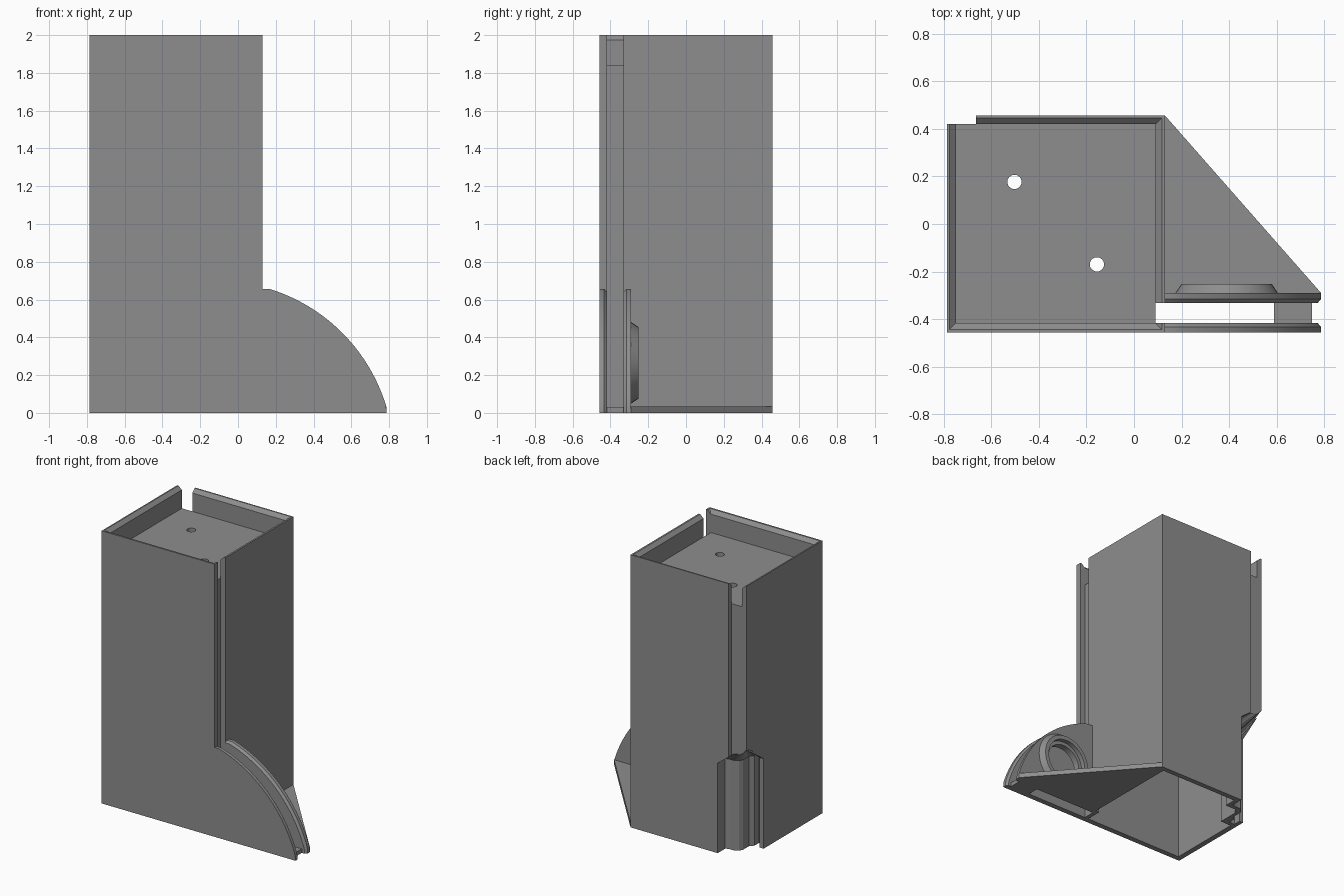
import bpy, bmesh, math

if "Cube" in bpy.data.objects:
    bpy.data.objects.remove(bpy.data.objects["Cube"])

grey = bpy.data.materials.new("warm_grey")
grey.diffuse_color = (0.27, 0.27, 0.27, 1)
grey.use_nodes = True
grey.node_tree.nodes["Principled BSDF"].inputs["Base Color"].default_value = grey.diffuse_color


def loft(name, rings):
    """Closed solid through rings of equal point count."""
    bm = bmesh.new()
    vs = [[bm.verts.new(p) for p in r] for r in rings]
    n = len(vs[0])
    for a, b in zip(vs, vs[1:]):
        for i in range(n):
            j = (i + 1) % n
            bm.faces.new((a[i], a[j], b[j], b[i]))
    bm.faces.new(vs[0][::-1])
    bm.faces.new(vs[-1])
    bmesh.ops.recalc_face_normals(bm, faces=bm.faces)
    me = bpy.data.meshes.new(name)
    bm.to_mesh(me)
    bm.free()
    ob = bpy.data.objects.new(name, me)
    bpy.context.collection.objects.link(ob)
    me.materials.append(grey)
    return ob


def prism(name, pts, z0, z1):
    return loft(name, [[(x, y, z) for x, y in pts] for z in (z0, z1)])


def rect(x0, x1, y0, y1):
    return [(x0, y0), (x1, y0), (x1, y1), (x0, y1)]


def box(name, x0, x1, y0, y1, z0, z1):
    return prism(name, rect(x0, x1, y0, y1), z0, z1)


def circle(cx, cy, r, n=40):
    return [(cx + r * math.cos(2 * math.pi * i / n),
             cy + r * math.sin(2 * math.pi * i / n)) for i in range(n)]


def combine(target, tool, op):
    mod = target.modifiers.new(op, 'BOOLEAN')
    mod.operation, mod.object, mod.solver = op, tool, 'EXACT'
    bpy.context.view_layer.objects.active = target
    bpy.ops.object.modifier_apply(modifier=mod.name)
    bpy.data.objects.remove(tool)


# Tower block
X0, X1, Y = -0.787, 0.13, 0.457
tower = box("tower", X0, X1, -Y, Y, 0, 2)

# Top tray with a chamfered rim
tray = [(1.84, 0), (1.975, 0), (2.0, 0.027), (2.05, 0.027)]
combine(tower, loft("tray_cutter", [
    [(x, y, z) for x, y in rect(-0.75 - g, 0.09 + g, -0.417 - g, 0.42 + g)]
    for z, g in tray]), 'DIFFERENCE')

# Hollow underside, stepping around the rail slot and the corner notch
hollow = [(-0.747, -0.417), (0.06, -0.417), (0.06, -0.30), (0.09, -0.30),
          (0.09, 0.42), (-0.545, 0.42), (-0.545, 0.33), (-0.63, 0.33),
          (-0.66, 0.29), (-0.66, 0.14), (-0.747, 0.14)]
combine(tower, prism("hollow_cutter", hollow, -0.1, 1.80), 'DIFFERENCE')

# Rail slot in the right wall, groove at the back left corner
combine(tower, box("slot_cutter", 0.09, 0.3, -0.417, -0.332, -0.1, 2.1), 'DIFFERENCE')
combine(tower, box("groove_cutter", -0.9, -0.665, 0.42, 0.6, -0.1, 2.1), 'DIFFERENCE')

# Lower corner notch with a ceiling that rises towards the corner
notch = [(-0.577, 0.56), (-0.577, 0.37), (-0.60, 0.36), (-0.645, 0.36),
         (-0.67, 0.345), (-0.685, 0.32), (-0.685, 0.25), (-0.71, 0.22),
         (-0.71, 0.17), (-0.755, 0.17), (-0.755, 0.225), (-0.88, 0.225),
         (-0.88, 0.56)]
shrunk = [(x + 0.9 * (-0.81 - x), y + 0.9 * (0.48 - y)) for x, y in notch]
combine(tower, loft("notch_cutter", [
    [(x, y, -0.1) for x, y in notch],
    [(x, y, 0.66) for x, y in notch],
    [(x, y, 0.82) for x, y in shrunk]]), 'DIFFERENCE')

# Screw holes in the tray floor
for cx, cy in ((-0.503, 0.177), (-0.156, -0.17)):
    combine(tower, prism("hole_cutter", circle(cx, cy, 0.03, 24), 1.7, 1.9), 'DIFFERENCE')


# Curved fin plates, chamfered on the side facing the gap
def fin_outline(g):
    cx, cz, r = -0.109, -0.236, 0.934 - g
    a0, a1 = math.atan2(0.276, 0.892), math.atan2(0.891, 0.279)
    arc = [(cx + r * math.cos(a0 + (a1 - a0) * i / 28),
            cz + r * math.sin(a0 + (a1 - a0) * i / 28)) for i in range(29)]
    return [(0.10, 0), (0.787 - g, 0)] + arc + [(0.10, 0.655 - g)]


def fin(name, outer, inner):
    mid = outer + (inner - outer) * 0.6
    return loft(name, [[(x, y, z) for x, z in fin_outline(g)]
                       for y, g in ((outer, 0), (mid, 0), (inner, 0.014))])


combine(tower, fin("front_fin", -Y, -0.417), 'UNION')
combine(tower, fin("rear_fin", -0.29, -0.332), 'UNION')

# Triangular foot and the bridge between the fins
foot = [(0.10, -0.31), (0.77, -0.31), (0.787, -0.29), (X1, Y), (0.10, Y)]
combine(tower, prism("foot", foot, 0, 0.035), 'UNION')
combine(tower, box("bridge", 0.59, 0.75, -0.43, -0.32, 0, 0.03), 'UNION')

# Tapered boss ring on the rear fin, bored through to the gap
def disc(name, rings):
    return loft(name, [[(x, y, z) for x, z in circle(0.39, 0.265, r)]
                       for y, r in rings])


combine(tower, disc("boss", [(-0.31, 0.215), (-0.29, 0.215), (-0.252, 0.19)]), 'UNION')
combine(tower, disc("bore_cutter", [(-0.2, 0.16), (-0.285, 0.16)]), 'DIFFERENCE')
combine(tower, disc("bore_step_cutter", [(-0.2, 0.135), (-0.37, 0.135)]), 'DIFFERENCE')

# Smooth the curves, keep the edges
bpy.ops.object.select_all(action='DESELECT')
tower.select_set(True)
bpy.context.view_layer.objects.active = tower
bpy.ops.object.shade_smooth_by_angle(angle=math.radians(25))
